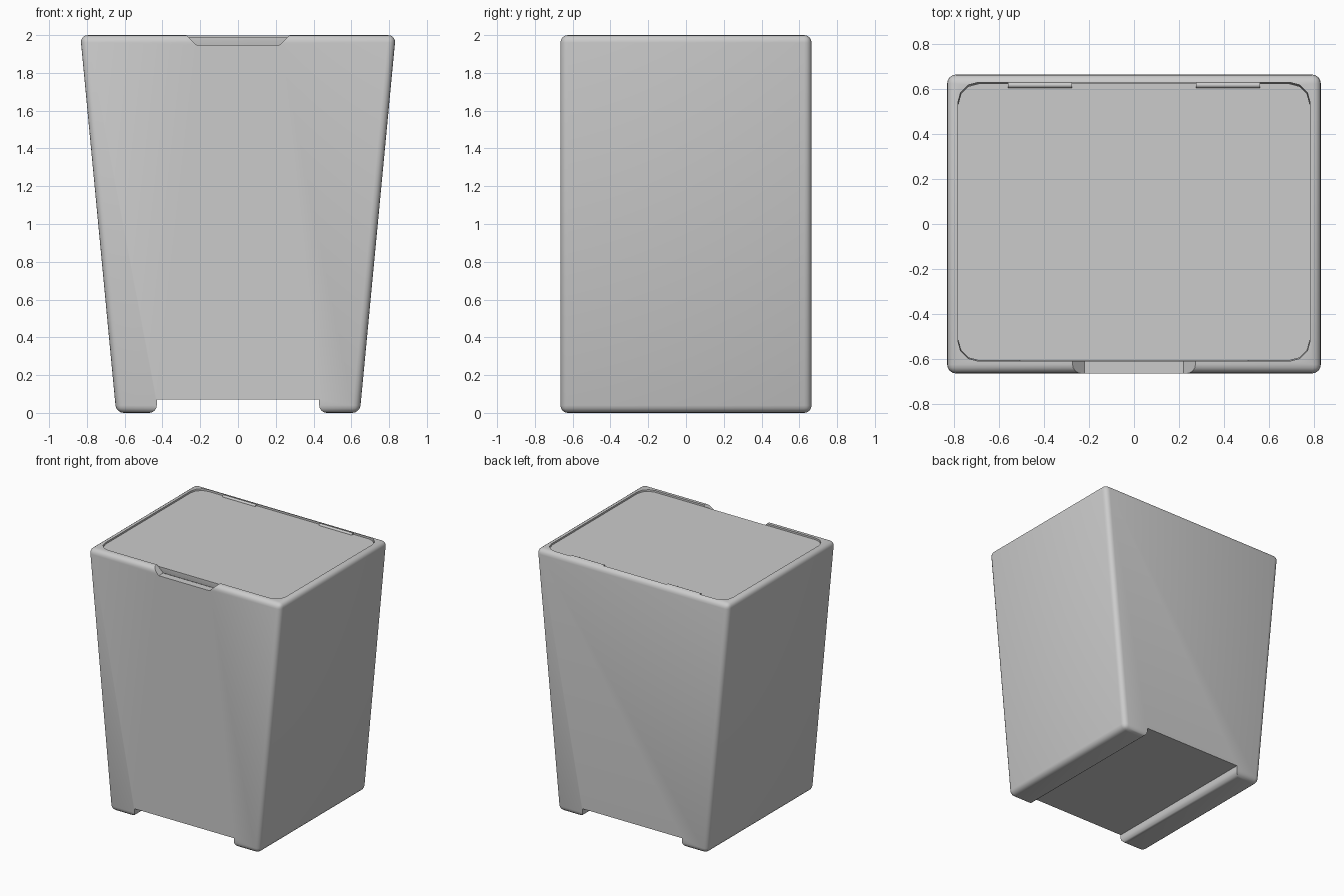
import bpy, bmesh, math

if "Cube" in bpy.data.objects:
    bpy.data.objects.remove(bpy.data.objects["Cube"])


def make_object(name, bm, hidden=False):
    bmesh.ops.recalc_face_normals(bm, faces=bm.faces)
    mesh = bpy.data.meshes.new(name)
    bm.to_mesh(mesh)
    bm.free()
    obj = bpy.data.objects.new(name, mesh)
    bpy.context.collection.objects.link(obj)
    obj.hide_render = hidden
    return obj


def loft(rings):
    """Closed solid through rings with equal point counts."""
    bm = bmesh.new()
    loops = [[bm.verts.new(p) for p in ring] for ring in rings]
    n = len(loops[0])
    for a, b in zip(loops, loops[1:]):
        for i in range(n):
            j = (i + 1) % n
            bm.faces.new((a[i], a[j], b[j], b[i]))
    bm.faces.new(loops[0])
    bm.faces.new(loops[-1])
    return bm


def rounded_rect(hx, y0, y1, r, z, steps=3):
    pts = []
    for k, (cx, cy) in enumerate([(hx - r, y1 - r), (r - hx, y1 - r),
                                  (r - hx, y0 + r), (hx - r, y0 + r)]):
        for s in range(steps + 1):
            a = math.pi / 2 * (k + s / steps)
            pts.append((cx + r * math.cos(a), cy + r * math.sin(a), z))
    return pts


def prism(profile, y0, y1):
    return loft([[(x, y, z) for x, z in profile] for y in (y0, y1)])


def cut(obj, cutter):
    mod = obj.modifiers.new("cut", 'BOOLEAN')
    mod.operation = 'DIFFERENCE'
    mod.solver = 'EXACT'
    mod.object = cutter
    bpy.context.view_layer.objects.active = obj
    bpy.ops.object.modifier_apply(modifier=mod.name)
    bpy.data.objects.remove(cutter)


def shade(obj, angle):
    bpy.ops.object.select_all(action='DESELECT')
    obj.select_set(True)
    bpy.context.view_layer.objects.active = obj
    bpy.ops.object.shade_smooth_by_angle(angle=math.radians(angle))


# Tapered body with two foot rails, rounded everywhere but in the foot gap
half = [(0.43, 0.07), (0.43, 0), (0.645, 0), (0.835, 2)]
profile = half + [(-x, z) for x, z in reversed(half)]
bm = prism(profile, -0.665, 0.665)
soft = [e for e in bm.edges if all(abs(v.co.z - 0.07) > 0.01 for v in e.verts)]
bmesh.ops.bevel(bm, geom=soft, offset=0.04, segments=4, profile=0.5,
                affect='EDGES', clamp_overlap=True)
body = make_object("bin_body", bm)

# Hollow interior
cut(body, make_object("cavity_cutter", loft([
    rounded_rect(0.59, -0.61, 0.63, 0.09, 0.12),
    rounded_rect(0.775, -0.61, 0.63, 0.09, 1.90),
    rounded_rect(0.788, -0.61, 0.63, 0.09, 2.05)]), True))

# Finger notch in the front rim
cut(body, make_object("notch_cutter", prism(
    [(-0.22, 1.948), (0.22, 1.948), (0.325, 2.05), (-0.325, 2.05)],
    -0.75, -0.58), True))
shade(body, 30)

# Flat lid sitting just inside the rim
lid = make_object("lid", loft([
    rounded_rect(0.772, -0.604, 0.622, 0.09, 1.945),
    rounded_rect(0.782, -0.607, 0.624, 0.09, 1.97),
    rounded_rect(0.782, -0.607, 0.624, 0.09, 1.988)]))
shade(lid, 30)

# Pair of hinge barrels at the back
for side, sx in (("left", -1), ("right", 1)):
    ring = [(math.cos(math.tau * i / 12) * 0.013, math.sin(math.tau * i / 12) * 0.013)
            for i in range(12)]
    hinge = make_object("hinge_" + side, loft(
        [[(sx * x, 0.618 + y, 1.987 + z) for y, z in ring] for x in (0.275, 0.56)]))
    shade(hinge, 40)
